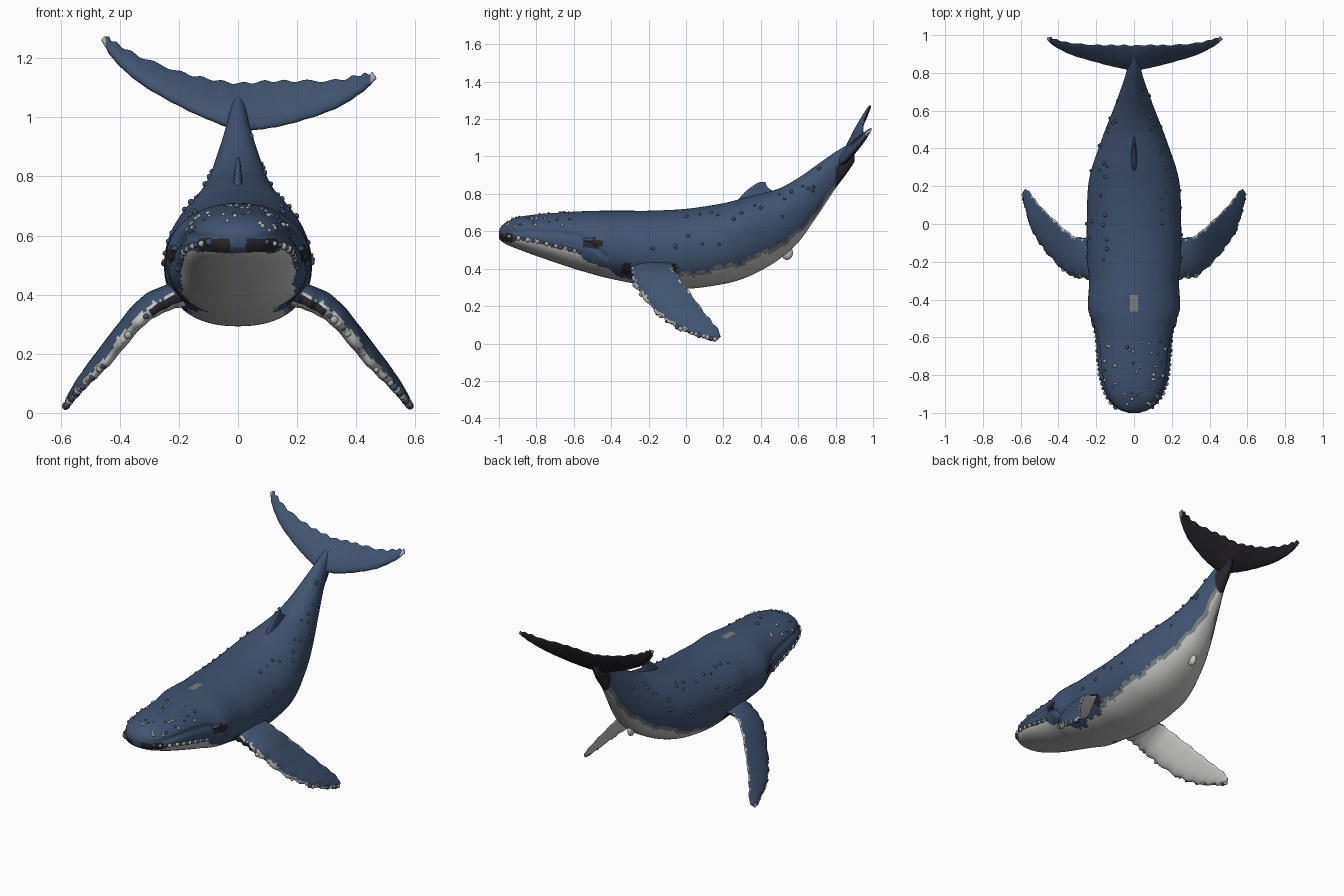
import bpy, bmesh, math, random
from mathutils import Vector, Matrix

if "Cube" in bpy.data.objects:
    bpy.data.objects.remove(bpy.data.objects["Cube"])

random.seed(4)


def material(name, rgb):
    m = bpy.data.materials.new(name)
    m.diffuse_color = (*rgb, 1)
    m.use_nodes = True
    m.node_tree.nodes["Principled BSDF"].inputs["Base Color"].default_value = m.diffuse_color
    return m


MATS = [material("slate blue", (0.052, 0.086, 0.16)),
        material("pale belly", (0.56, 0.56, 0.55)),
        material("mid grey", (0.2, 0.21, 0.22)),
        material("near black", (0.022, 0.02, 0.026)),
        material("barnacle grey", (0.42, 0.42, 0.4))]
BLUE, PALE, GREY, DARK, SHELL = range(5)


def interp(rows, t):
    """Smooth interpolation of table rows keyed on their first column."""
    n = len(rows)
    t = min(max(t, rows[0][0]), rows[-1][0])
    i = 0
    while i < n - 2 and t > rows[i + 1][0]:
        i += 1
    a, b = rows[i], rows[i + 1]
    p, q = rows[max(i - 1, 0)], rows[min(i + 2, n - 1)]
    h = b[0] - a[0]
    s = (t - a[0]) / h
    out = []
    for k in range(1, len(a)):
        ma = (b[k] - p[k]) / (b[0] - p[0]) * h
        mb = (q[k] - a[k]) / (q[0] - a[0]) * h
        out.append((2*s**3 - 3*s*s + 1)*a[k] + (s**3 - 2*s*s + s)*ma
                   + (3*s*s - 2*s**3)*b[k] + (s**3 - s*s)*mb)
    return out


def finish(bm, name):
    bmesh.ops.recalc_face_normals(bm, faces=bm.faces[:])
    me = bpy.data.meshes.new(name)
    for f in bm.faces:
        f.smooth = True
    bm.to_mesh(me)
    bm.free()
    for m in MATS:
        me.materials.append(m)
    ob = bpy.data.objects.new(name, me)
    bpy.context.collection.objects.link(ob)
    return ob


def loft(name, rings, rule):
    """Skin closed rings of points; rule(centre, ring, segment) gives the colour."""
    bm = bmesh.new()
    vs = [[bm.verts.new(p) for p in r] for r in rings]
    n = len(rings[0])
    for i in range(len(vs) - 1):
        for j in range(n):
            k = (j + 1) % n
            f = bm.faces.new((vs[i][j], vs[i][k], vs[i+1][k], vs[i+1][j]))
            f.material_index = rule(f.calc_center_median(), i, j)
    for e, i in ((vs[0], 0), (vs[-1], len(vs) - 2)):
        f = bm.faces.new(e)
        f.material_index = rule(f.calc_center_median(), i, 0)
    return finish(bm, name)


# Body: y, half width, bottom z, widest z, top z
BODY = [(-1.0, .03, .56, .585, .605), (-.985, .075, .545, .585, .63),
        (-.95, .12, .525, .58, .655), (-.9, .152, .505, .575, .675),
        (-.8, .182, .468, .565, .69), (-.6, .202, .40, .54, .705),
        (-.53, .218, .38, .53, .708), (-.45, .243, .357, .52, .71),
        (-.3, .238, .325, .51, .71), (-.2, .248, .31, .505, .71),
        (0, .25, .293, .505, .72), (.2, .243, .318, .53, .75),
        (.3, .222, .345, .56, .775), (.4, .188, .39, .595, .80),
        (.5, .152, .452, .64, .83), (.6, .112, .54, .71, .885),
        (.7, .075, .68, .82, .955), (.8, .042, .83, .94, 1.025),
        (.86, .032, .91, .99, 1.06), (.9, .018, .97, 1.03, 1.08)]
# Upper limit of the pale belly: y, z
BELLY = [(-1, .535), (-.87, .555), (-.6, .485), (-.42, .39), (-.3, .348), (-.1, .345),
         (.1, .372), (.3, .42), (.5, .515), (.62, .6), (.75, .765), (.84, .89), (.9, .92)]
# Mouth line: y, z
MOUTH = [(-1, .595), (-.8, .6), (-.65, .585), (-.55, .56), (-.4, .44)]


def body_point(y, a):
    w, lo, mid, hi = interp(BODY, y)
    c, s = math.cos(a), math.sin(a)
    e = 2 / (2.05 if s > 0 else 2.3)
    x = w * math.copysign(abs(c) ** e, c)
    h = abs(s) ** e
    z = mid + (hi - mid) * h if s > 0 else mid - (mid - lo) * h
    if y < -.42:  # groove between the jaws
        x *= 1 - .07 * math.exp(-((z - interp(MOUTH, y)[0]) / .011) ** 2)
    return Vector((x, y, z))


# Dark patches: y, z, y radius, z radius
PATCHES = [(-.5, .535, .055, .028), (-.32, .40, .03, .035), (-.08, .40, .035, .035)]


def body_colour(p, i, j):
    x, y, z = p
    wob = .007 * math.sin(31 * y + 2) + .005 * math.sin(77 * y + 9 * x)
    edge = interp(BELLY, y)[0] + wob
    if y < -.93 and .545 < z < .59 and abs(x) > .025:
        return DARK
    if abs(x) > .1 and any(((y-a)/c)**2 + ((z-b)/d)**2 < 1 for a, b, c, d in PATCHES):
        return DARK
    if y > .8 and z < interp(BODY, y)[2]:
        return DARK
    if z > .6 and (x / .02)**2 + ((y + .42) / .05)**2 < 1:
        return GREY
    if z < edge:
        return PALE
    if z < edge + .022 and y > -.1:
        return GREY
    return BLUE


SEG, RINGS = 80, 190
loft("body", [[body_point(-1 + 1.9 * (i / RINGS) ** 1.25, 2 * math.pi * j / SEG)
               for j in range(SEG)] for i in range(RINGS + 1)], body_colour)


def blade(name, rows, up, steps, lead_wave, trail_wave, rule):
    """Lens section swept along rows of: t, leading xyz, trailing xyz, half thickness."""
    up, n, rings = Vector(up), 32, []
    for i in range(steps + 1):
        t = rows[0][0] + (rows[-1][0] - rows[0][0]) * i / steps
        r, r2, r0 = interp(rows, t), interp(rows, t + .05), interp(rows, t - .05)
        L, T = Vector(r[:3]), Vector(r[3:6])
        span = Vector(r2[:3]) + Vector(r2[3:6]) - Vector(r0[:3]) - Vector(r0[3:6])
        d = (T - L).normalized()
        L += d * lead_wave * math.sin(t * 12)
        T += d * trail_wave * math.sin(t * 9)
        nrm = d.cross(span).normalized()
        if nrm.dot(up) < 0:
            nrm = -nrm
        ring = []
        for j in range(n):
            a = 2 * math.pi * (j + .5) / n
            c, s = math.cos(a), math.sin(a)
            ring.append((L + T) / 2 + (L - T) / 2 * c + nrm * r[6] * s * (.8 + .35 * c))
        rings.append(ring)
    return loft(name, rings, lambda p, i, j: rule(
        p, i / steps, math.cos(2*math.pi*(j+1)/n), math.sin(2*math.pi*(j+1)/n)))


# Tail flukes, one higher than the other
FLUKES = [(-5, -.462, .978, 1.262, -.448, .99, 1.275, .008),
          (-4, -.42, .945, 1.195, -.41, .975, 1.25, .016),
          (-3, -.33, .90, 1.115, -.33, .957, 1.205, .02),
          (-2, -.2, .86, 1.04, -.2, .947, 1.155, .022),
          (-1, -.09, .832, .99, -.1, .947, 1.13, .025),
          (0, 0, .82, .96, 0, .945, 1.115, .032),
          (1, .09, .832, .962, .1, .947, 1.122, .025),
          (2, .2, .86, .985, .2, .947, 1.123, .022),
          (3, .33, .90, 1.03, .33, .957, 1.125, .02),
          (4, .42, .945, 1.085, .41, .975, 1.143, .016),
          (5, .468, .978, 1.13, .455, .99, 1.15, .008)]


def fluke_colour(p, t, c, s):
    if abs(p.x) > .448:
        return SHELL if s > 0 else GREY
    return BLUE if s > -.15 else DARK


blade("tail_flukes", FLUKES, (0, -.8, .6), 110, .001, .005, fluke_colour)

# Flippers
FLIPPER = [(0, .17, -.30, .40, .17, -.05, .42, .05),
           (1, .25, -.29, .365, .25, -.07, .42, .043),
           (2, .34, -.265, .30, .325, -.06, .385, .036),
           (3, .45, -.16, .165, .42, .02, .275, .030),
           (4, .53, -.04, .085, .50, .10, .165, .024),
           (5, .572, .09, .035, .55, .165, .085, .017),
           (5.5, .585, .16, .02, .572, .188, .04, .010)]


def flipper_colour(p, t, c, s):
    ragged = .1 * math.sin(60 * t) + .06 * math.sin(143 * t)
    if t < .27 and s < .3:
        return DARK if s > -.3 else PALE
    return PALE if s < (.42 if c > 0 else .3) + ragged else BLUE


def flip(row, side):
    return (row[0], side*row[1], row[2], row[3], side*row[4], *row[5:])


for side, tag in ((-1, "left"), (1, "right")):
    blade(tag + "_flipper", [flip(r, side) for r in FLIPPER], (side * .77, -.2, .6),
          90, .006, .003, flipper_colour)

# Dorsal fin
DORSAL = [(0, 0, .26, .745, 0, .50, .80, .022), (1, 0, .31, .805, 0, .45, .825, .014),
          (2, 0, .36, .845, 0, .43, .845, .010), (3, 0, .395, .864, 0, .425, .864, .005)]
blade("dorsal_fin", DORSAL, (1, 0, 0), 24, 0, 0, lambda p, t, c, s: BLUE)


def bumps(name, spots, mat, scale=(1, 1, 1)):
    """Many small knobs in one object: spots are (position, radius)."""
    bm = bmesh.new()
    for p, r in spots:
        m = Matrix.Translation(p) @ Matrix.Diagonal((r*scale[0], r*scale[1], r*scale[2], 1))
        bmesh.ops.create_icosphere(bm, subdivisions=2, radius=1, matrix=m)
    for f in bm.faces:
        f.material_index = mat
    return finish(bm, name)


# Eyes and belly bump
bumps("eyes", [((s * .222, -.48, .53), .014) for s in (-1, 1)], DARK)
bumps("brows", [((s * .212, -.5, .555), .02) for s in (-1, 1)], BLUE, (.8, 2.6, .6))
bumps("belly_bump", [((0, .54, .485), .03)], PALE, (.6, 1.1, 1.3))

# Knobs and barnacles on the head, lips, flanks and flippers
rnd = random.uniform
pale, blue = [], []
for i in range(42):
    spot = (body_point(rnd(-.97, -.62), math.pi/2 + rnd(-1.2, 1.2)), rnd(.006, .010))
    (pale if i % 3 else blue).append(spot)
for s in (-1, 1):
    for i in range(17):
        y = -.97 + .025 * i
        p = body_point(y, -.08 - .012 * i)
        p.x *= s
        (pale if i % 2 else blue).append((p, rnd(.009, .014)))
    for i in range(24):
        p = body_point(rnd(-.2, .72), rnd(.0, 1.0))
        p.x *= s
        blue.append((p, rnd(.006, .011)))
    for i in range(26):
        r = interp([flip(r, s) for r in FLIPPER], 1.7 + 3.75 * i / 25)
        L, T = Vector(r[:3]), Vector(r[3:6])
        p = L + (T - L) * rnd(0, .1)
        (blue if i % 3 == 0 else pale).append((p, rnd(.009, .015)))
bumps("pale_barnacles", pale, SHELL)
bumps("blue_knobs", blue, BLUE)
